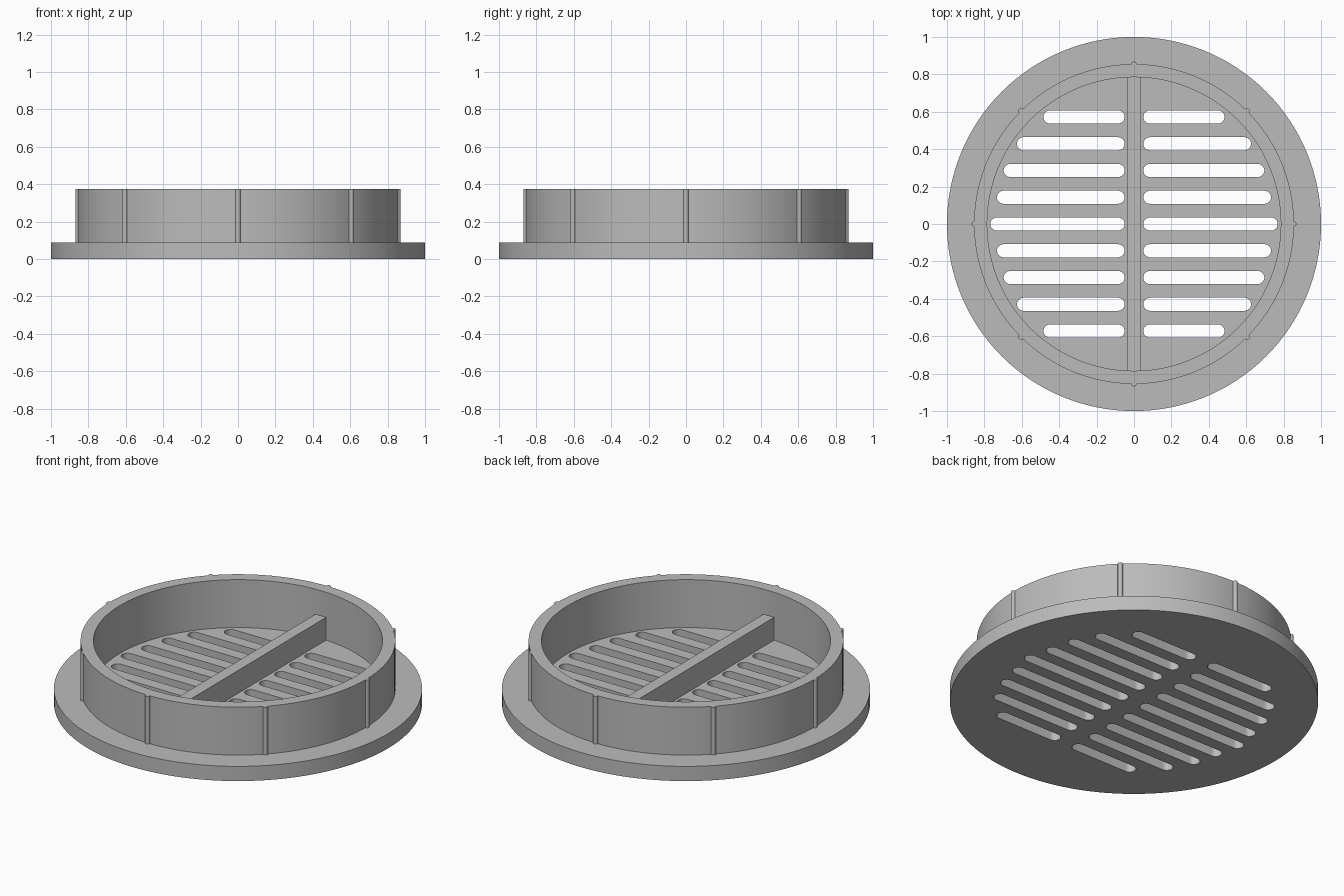
import bpy, bmesh, math

cube = bpy.data.objects.get("Cube")
if cube:
    bpy.data.objects.remove(cube, do_unlink=True)

SEGMENTS = 128
PLATE_TOP, RING_TOP, BAR_TOP = 0.088, 0.375, 0.225
RING_OUT, RING_IN = 0.855, 0.785

grey = bpy.data.materials.new("light_grey_plastic")
grey.use_nodes = True
colour = (0.5, 0.5, 0.5, 1)
grey.diffuse_color = colour
grey.node_tree.nodes["Principled BSDF"].inputs["Base Color"].default_value = colour


def make_object(name, bm):
    bmesh.ops.recalc_face_normals(bm, faces=bm.faces)
    mesh = bpy.data.meshes.new(name)
    bm.to_mesh(mesh)
    bm.free()
    mesh.materials.append(grey)
    obj = bpy.data.objects.new(name, mesh)
    bpy.context.collection.objects.link(obj)
    return obj


def prism(bm, outline, z0, z1):
    """Extrude a closed 2D outline from z0 to z1."""
    low = [bm.verts.new((x, y, z0)) for x, y in outline]
    high = [bm.verts.new((x, y, z1)) for x, y in outline]
    bm.faces.new(low[::-1])
    bm.faces.new(high)
    for i in range(len(low)):
        j = (i + 1) % len(low)
        bm.faces.new((low[i], low[j], high[j], high[i]))


def arc(cx, cy, r, start, end, steps):
    angles = [start + (end - start) * i / steps for i in range(steps + 1)]
    return [(cx + r * math.cos(a), cy + r * math.sin(a)) for a in angles]


def smooth(obj):
    bpy.ops.object.select_all(action="DESELECT")
    obj.select_set(True)
    bpy.context.view_layer.objects.active = obj
    bpy.ops.object.shade_smooth_by_angle(angle=math.radians(30))


# Base plate with a small chamfer on its lower rim
bm = bmesh.new()
prism(bm, arc(0, 0, 1, 0, math.tau, SEGMENTS)[:-1], 0, PLATE_TOP)
rim = [e for e in bm.edges if all(v.co.z == 0 for v in e.verts)]
bmesh.ops.bevel(bm, geom=rim, offset=0.008, segments=1, affect="EDGES")
plate = make_object("slotted_plate", bm)

# Rounded slots, mirrored left to right and front to back
bm = bmesh.new()
SLOT_R, SLOT_START, SPACING = 0.035, 0.05, 0.143
for row, reach in enumerate((0.768, 0.733, 0.697, 0.626, 0.484)):
    for y in {row * SPACING, -row * SPACING}:
        outer = arc(reach - SLOT_R, y, SLOT_R, -math.pi / 2, math.pi / 2, 12)
        inner = arc(SLOT_START + SLOT_R, y, SLOT_R, math.pi / 2, 1.5 * math.pi, 12)
        outline = outer + inner
        prism(bm, outline, -0.1, 0.2)
        prism(bm, [(-px, py) for px, py in outline[::-1]], -0.1, 0.2)
cutter = make_object("slot_cutter", bm)
cutter.hide_render = True

cut = plate.modifiers.new("slots", "BOOLEAN")
cut.operation = "DIFFERENCE"
cut.solver = "EXACT"
cut.object = cutter
bpy.context.view_layer.objects.active = plate
bpy.ops.object.modifier_apply(modifier=cut.name)
bpy.data.objects.remove(cutter, do_unlink=True)
smooth(plate)

# Upright collar ring
bm = bmesh.new()
profile = [(RING_OUT, PLATE_TOP), (RING_OUT, RING_TOP), (RING_IN, RING_TOP), (RING_IN, PLATE_TOP)]
points = [bm.verts.new((r, 0, z)) for r, z in profile]
edges = [bm.edges.new(pair) for pair in zip(points, points[1:])]
bmesh.ops.spin(bm, geom=points + edges, cent=(0, 0, 0), axis=(0, 0, 1),
               angle=math.tau, steps=SEGMENTS, use_merge=True)
bmesh.ops.remove_doubles(bm, verts=bm.verts, dist=0.0001)
smooth(make_object("collar_ring", bm))

# Eight slim grip ribs around the collar
bm = bmesh.new()
for i in range(8):
    a = i * math.tau / 8
    cx, cy = RING_OUT * math.cos(a), RING_OUT * math.sin(a)
    prism(bm, arc(cx, cy, 0.014, a, a + math.tau, 16)[:-1], PLATE_TOP, RING_TOP)
smooth(make_object("grip_ribs", bm))

# Cross bar spanning the inside of the collar
bm = bmesh.new()
w, l = 0.035, RING_IN + 0.005
prism(bm, [(-w, -l), (w, -l), (w, l), (-w, l)], PLATE_TOP, BAR_TOP)
make_object("cross_bar", bm)
